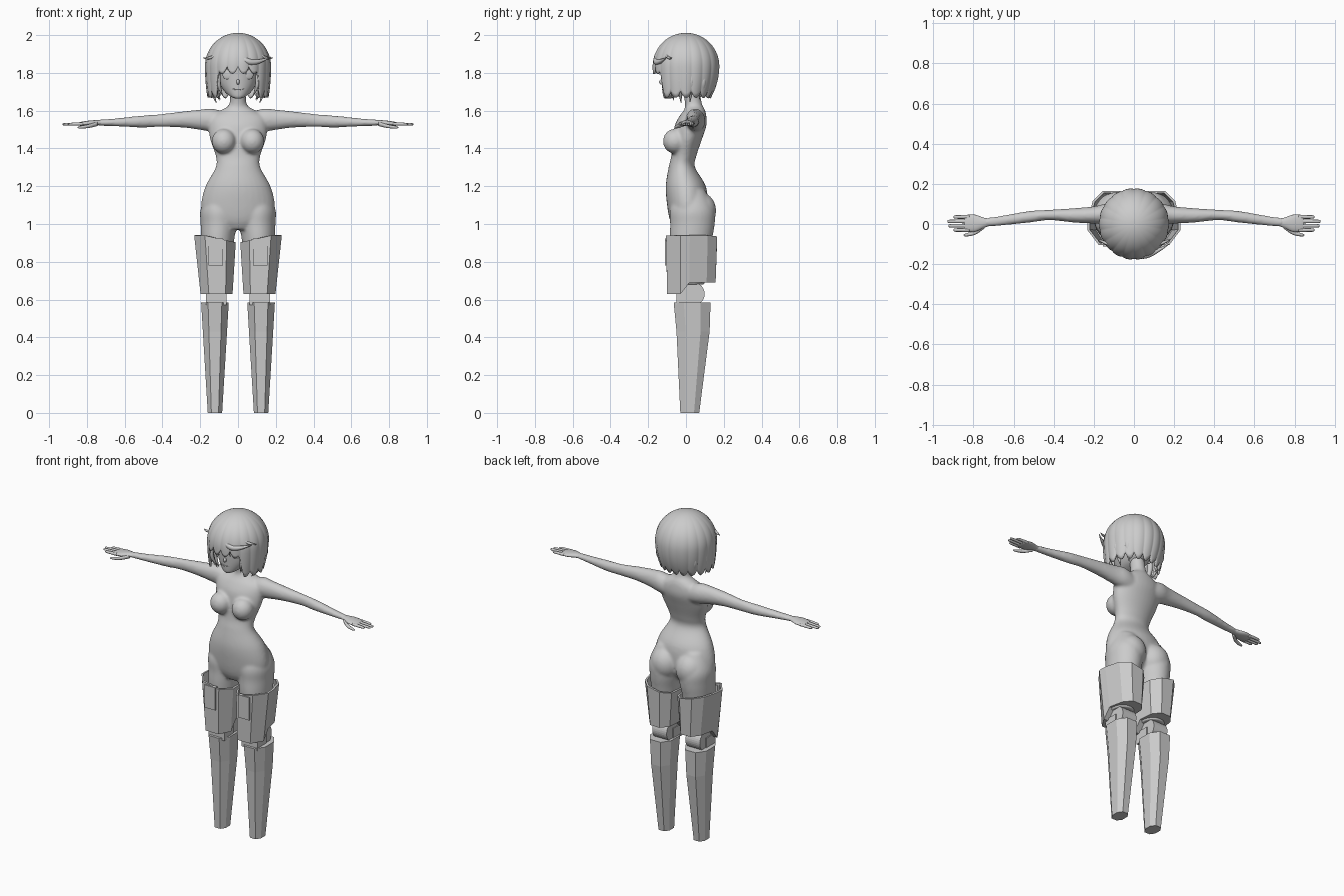
import bpy, bmesh, math
from math import sin, cos, pi, sqrt
from mathutils import Vector

cube = bpy.data.objects.get("Cube")
if cube:
    bpy.data.objects.remove(cube)

grey = bpy.data.materials.new("plain_grey")
grey.use_nodes = True
grey.diffuse_color = (0.6, 0.6, 0.6, 1)
grey.node_tree.nodes["Principled BSDF"].inputs["Base Color"].default_value = (0.6, 0.6, 0.6, 1)


def finish(bm, name, smooth=True):
    bmesh.ops.recalc_face_normals(bm, faces=bm.faces)
    me = bpy.data.meshes.new(name)
    for f in bm.faces:
        f.smooth = smooth
    bm.to_mesh(me)
    bm.free()
    me.materials.append(grey)
    ob = bpy.data.objects.new(name, me)
    bpy.context.collection.objects.link(ob)
    return ob


def spline(rows, steps=5):
    """Catmull-Rom interpolation of number rows."""
    pts = [rows[0]] + list(rows) + [rows[-1]]
    out = []
    for a, b, c, d in zip(pts, pts[1:], pts[2:], pts[3:]):
        for k in range(steps):
            t = k / steps
            out.append([0.5 * (2 * q + (r - p) * t + (2 * p - 5 * q + 4 * r - s) * t * t
                               + (3 * q - p - 3 * r + s) * t ** 3)
                        for p, q, r, s in zip(a, b, c, d)])
    return out + [list(rows[-1])]


def bridge(bm, loops, caps=True):
    for a, b in zip(loops, loops[1:]):
        for i in range(len(a)):
            j = (i + 1) % len(a)
            bm.faces.new((a[i], a[j], b[j], b[i]))
    if caps:
        bm.faces.new(loops[0])
        bm.faces.new(loops[-1])


def loft_z(bm, rows, side=1, n=32):
    """Rows: z, centre x, half width, front y, back y."""
    loops = []
    for z, x, w, f, b in spline(rows):
        loops.append([bm.verts.new((side * (x + w * cos(2 * pi * i / n)),
                                    (f + b) / 2 + (b - f) / 2 * sin(2 * pi * i / n), z))
                      for i in range(n)])
    bridge(bm, loops)


def loft_x(bm, rows, side, n=20):
    """Rows: x, y, z, half depth, half height."""
    loops = []
    for x, y, z, ry, rz in spline(rows):
        loops.append([bm.verts.new((side * x, y + ry * cos(2 * pi * i / n),
                                    z + rz * sin(2 * pi * i / n))) for i in range(n)])
    bridge(bm, loops)


def ball(bm, centre, size):
    made = bmesh.ops.create_uvsphere(bm, u_segments=24, v_segments=16, radius=1)["verts"]
    for v in made:
        v.co = Vector([c + s * p for c, s, p in zip(centre, size, v.co)])


def strand(name, points, width):
    """Tapered lock of hair, or a thin line on the face."""
    cu = bpy.data.curves.new(name, "CURVE")
    cu.dimensions = "3D"
    cu.bevel_depth = width
    cu.bevel_resolution = 2
    sp = cu.splines.new("NURBS")
    sp.points.add(len(points) - 1)
    for i, (p, co) in enumerate(zip(sp.points, points)):
        p.co = (*co, 1)
        p.radius = max(0.05, sin(pi * (0.12 + 0.86 * i / (len(points) - 1))))
    sp.use_endpoint_u = True
    sp.order_u = 3
    cu.materials.append(grey)
    ob = bpy.data.objects.new(name, cu)
    bpy.context.collection.objects.link(ob)


# Body: torso, arms and thighs fused into one smooth skin
bm = bmesh.new()
loft_z(bm, [(0.97, 0, 0.10, -0.06, 0.06), (1.02, 0, 0.175, -0.085, 0.10), (1.1, 0, 0.195, -0.1, 0.115),
            (1.2, 0, 0.172, -0.107, 0.105), (1.3, 0, 0.118, -0.092, 0.048), (1.36, 0, 0.118, -0.078, 0.055),
            (1.45, 0, 0.148, -0.07, 0.085), (1.52, 0, 0.155, -0.06, 0.108), (1.57, 0, 0.145, -0.035, 0.108),
            (1.605, 0, 0.085, -0.01, 0.1), (1.635, 0, 0.046, -0.005, 0.085), (1.72, 0, 0.042, -0.02, 0.07)])
for s in (1, -1):
    loft_z(bm, [(0.68, 0.112, 0.07, -0.06, 0.1), (0.9, 0.108, 0.086, -0.083, 0.135),
                (1.0, 0.102, 0.096, -0.084, 0.152), (1.08, 0.1, 0.098, -0.085, 0.15),
                (1.18, 0.09, 0.07, -0.05, 0.1)], s)
    ball(bm, (s * 0.085, 0.07, 1.07), (0.09, 0.09, 0.1))
    ball(bm, (s * 0.075, -0.058, 1.438), (0.064, 0.064, 0.066))
    loft_x(bm, [(0.05, 0.05, 1.53, 0.045, 0.055), (0.13, 0.05, 1.548, 0.052, 0.062),
                (0.2, 0.045, 1.552, 0.043, 0.054), (0.3, 0.043, 1.553, 0.036, 0.042),
                (0.42, 0.045, 1.547, 0.026, 0.034), (0.52, 0.036, 1.542, 0.029, 0.031),
                (0.65, 0.018, 1.538, 0.025, 0.021), (0.75, 0.006, 1.536, 0.022, 0.015)], s)
body = finish(bm, "body")
mod = body.modifiers.new("fuse", "REMESH")
mod.mode = "VOXEL"
mod.voxel_size = 0.008
mod.use_smooth_shade = True
mod = body.modifiers.new("soften", "SMOOTH")
mod.factor = 0.5
mod.iterations = 8

# Hands with four fingers and a thumb
for s, label in ((1, "left"), (-1, "right")):
    bm = bmesh.new()
    loft_x(bm, [(0.72, 0.008, 1.536, 0.018, 0.012), (0.75, 0.006, 1.536, 0.026, 0.014),
                (0.79, 0.004, 1.533, 0.042, 0.014), (0.83, 0.004, 1.53, 0.042, 0.011),
                (0.845, 0.004, 1.53, 0.036, 0.007)], s)
    for y, tip in ((-0.03, 0.9), (-0.009, 0.925), (0.013, 0.93), (0.035, 0.9)):
        loft_x(bm, [(0.82, y, 1.53, 0.01, 0.009), (0.87, y, 1.529, 0.009, 0.008),
                    (tip - 0.008, y, 1.528, 0.008, 0.006), (tip, y, 1.528, 0.002, 0.002)], s, 10)
    loft_x(bm, [(0.745, -0.01, 1.53, 0.012, 0.012), (0.79, -0.042, 1.518, 0.011, 0.01),
                (0.835, -0.054, 1.512, 0.008, 0.007), (0.85, -0.055, 1.511, 0.002, 0.002)], s, 10)
    finish(bm, label + "_hand")

# Head with a small nose
bm = bmesh.new()
loft_z(bm, [(1.664, 0, 0.012, -0.112, -0.085), (1.675, 0, 0.04, -0.12, -0.04), (1.7, 0, 0.07, -0.124, 0.03),
            (1.74, 0, 0.096, -0.127, 0.08), (1.79, 0, 0.108, -0.13, 0.11), (1.86, 0, 0.115, -0.132, 0.12),
            (1.93, 0, 0.09, -0.1, 0.1), (1.965, 0, 0.03, -0.04, 0.04)])
ball(bm, (0, -0.127, 1.752), (0.009, 0.015, 0.014))
finish(bm, "head")

# Eyes, lashes, brows, ears and mouth
for s, label in ((1, "left"), (-1, "right")):
    bm = bmesh.new()
    ball(bm, (0, 0, 0), (0.026, 0.006, 0.026))
    eye = finish(bm, label + "_eye")
    eye.location = (s * 0.058, -0.11, 1.792)
    eye.rotation_euler = (0, 0, s * 0.35)
    strand(label + "_lash", [(s * 0.028, -0.13, 1.803), (s * 0.045, -0.127, 1.822),
                             (s * 0.075, -0.112, 1.822), (s * 0.093, -0.09, 1.8)], 0.005)
    strand(label + "_brow", [(s * 0.03, -0.132, 1.843), (s * 0.06, -0.122, 1.855),
                             (s * 0.09, -0.098, 1.845)], 0.004)
    bm = bmesh.new()
    ball(bm, (s * 0.112, 0.0, 1.785), (0.012, 0.02, 0.032))
    finish(bm, label + "_ear")
strand("mouth", [(-0.032, -0.12, 1.716), (0, -0.13, 1.708), (0.032, -0.12, 1.716)], 0.005)

# Hair cap: bobbed shell with grooved locks, short over the face
bm = bmesh.new()
N, ROWS = 144, 26
loops = []
for j in range(1, ROWS + 1):
    t = j / ROWS
    loop = []
    for i in range(N):
        a = 2 * pi * i / N
        off = min(a, 2 * pi - a)
        wave = abs(sin(a * 9))
        k = min(1, max(0, (off - 0.62) / 0.2))
        low = (1.835 - 0.04 * wave) * (1 - k) + (1.705 - 0.035 * wave) * k
        z = 2 - (2 - low) * t * t
        d = z - 1.835
        r = sqrt(max(0, 1 - (d / 0.165) ** 2)) if d > 0 else 1 - d * d * (3 + 7 * max(0, -cos(a)))
        r *= 1 - 0.03 * (1 - wave) * t
        loop.append(bm.verts.new((0.163 * sin(a) * r, -0.166 * cos(a) * r, z)))
    loops.append(loop)
bridge(bm, loops, False)
bm.faces.new(loops[0])
hair = finish(bm, "hair_cap")
mod = hair.modifiers.new("thickness", "SOLIDIFY")
mod.thickness = 0.012
mod.offset = -1

# Loose locks: framing strands, swept fringe and flyaway tips
for s, label in ((1, "left"), (-1, "right")):
    for n, (a, tip, w) in enumerate(((0.75, 1.68, 0.014), (1.0, 1.655, 0.018), (1.35, 1.64, 0.02),
                                     (1.75, 1.645, 0.02), (2.2, 1.66, 0.02))):
        x, y = s * 0.15 * sin(a), -0.152 * cos(a)
        strand(f"{label}_lock_{n + 1}", [(x * 0.95, y * 0.95, 1.86), (x * 1.03, y * 1.03, 1.79),
                                         (x, y, 1.72), (x * 0.78, y * 0.78, tip)], w)
    strand(label + "_flyaway", [(s * 0.11, -0.11, 1.9), (s * 0.15, -0.09, 1.87),
                                (s * 0.185, -0.075, 1.88)], 0.012)
for n, (x0, x1, z1) in enumerate(((-0.05, -0.1, 1.8), (-0.03, -0.045, 1.8), (0.0, 0.045, 1.79),
                                  (0.03, 0.09, 1.8))):
    strand(f"fringe_{n + 1}", [(x0, -0.12, 1.94), ((x0 + x1) / 2, -0.157, 1.88),
                               (x1, -0.155 + abs(x1) * 0.3, z1)], 0.017)
strand("swept_lock", [(-0.02, -0.14, 1.91), (0.03, -0.165, 1.865), (0.1, -0.145, 1.85),
                      (0.175, -0.1, 1.885)], 0.018)

# Leg armour: faceted thigh shells, knee joints and tapered shins
PLAN = [(0.06, -0.105), (0.175, -0.105), (0.232, -0.03), (0.23, 0.02), (0.205, 0.115), (0.155, 0.165),
        (0.07, 0.165), (0.02, 0.115), (0.012, 0.02), (0.012, -0.03)]
SHIN = [(0, 0.122, 0.038, -0.03, 0.07), (0.43, 0.122, 0.064, -0.05, 0.125), (0.585, 0.122, 0.073, -0.065, 0.13)]
OCT = [(-1, -0.45), (-0.5, -1), (0.5, -1), (1, -0.45), (1, 0.45), (0.5, 1), (-0.5, 1), (-1, 0.45)]


def box(bm, lo, hi):
    for v in bmesh.ops.create_cube(bm, size=1)["verts"]:
        v.co = Vector([a + (b - a) * (p + 0.5) for a, b, p in zip(lo, hi, v.co)])


def mirrored(bm, name, side):
    for v in bm.verts:
        v.co.x *= side
    return finish(bm, name, False)


for s, label in ((1, "left"), (-1, "right")):
    bm = bmesh.new()
    top = [bm.verts.new((x, y, 0.94 - max(0, 0.18 - x) * 0.22)) for x, y in PLAN]
    low = [bm.verts.new((0.112 + (x - 0.12) * 0.77, y * 0.95, 0.63 if y < 0 else 0.69)) for x, y in PLAN]
    bridge(bm, [low, top], False)
    for ids in ((9, 0, 1, 2), (8, 9, 2, 3), (3, 4, 5, 6, 7, 8)):
        bm.faces.new([low[i] for i in ids])
    shell = mirrored(bm, label + "_thigh_armour", s)
    mod = shell.modifiers.new("thickness", "SOLIDIFY")
    mod.thickness = 0.012
    mod.offset = -1

    bm = bmesh.new()
    box(bm, (0.08, -0.112, 0.78), (0.155, -0.09, 0.922))
    mirrored(bm, label + "_thigh_plate", s)

    bm = bmesh.new()
    made = bmesh.ops.create_cone(bm, cap_ends=True, segments=32, radius1=0.062, radius2=0.062, depth=0.1)["verts"]
    for v in made:
        v.co = Vector((0.115 + v.co.z, 0.037 + v.co.x, 0.63 + v.co.y))
    box(bm, (0.06, -0.05, 0.57), (0.17, 0.04, 0.645))
    mirrored(bm, label + "_knee", s)

    bm = bmesh.new()
    bridge(bm, [[bm.verts.new((cx + w * u, (f + b) / 2 + (b - f) / 2 * v, z)) for u, v in OCT]
                for z, cx, w, f, b in SHIN])
    mirrored(bm, label + "_shin", s)
